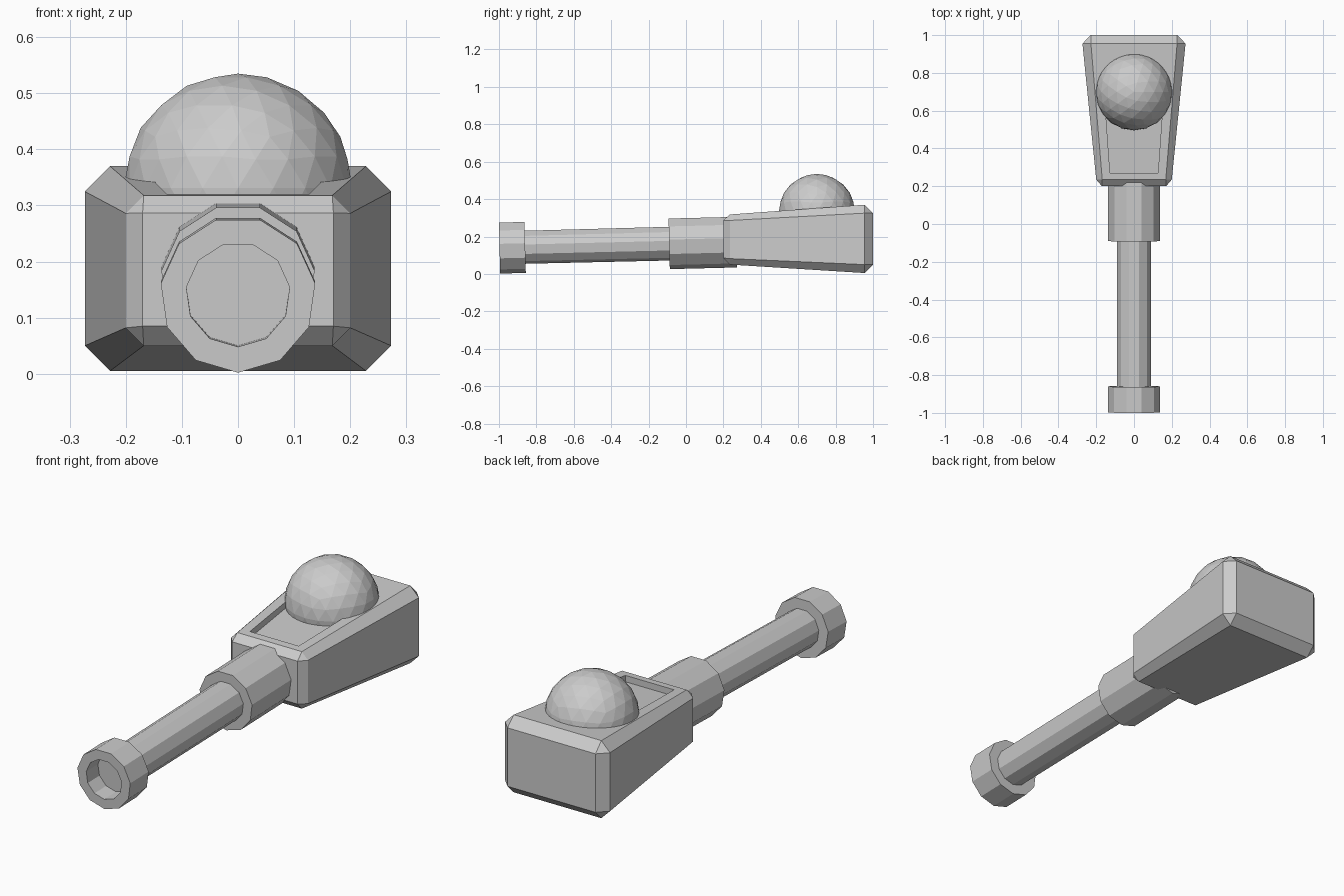
import bpy, bmesh, math

if "Cube" in bpy.data.objects:
    bpy.data.objects.remove(bpy.data.objects["Cube"])


def make_object(name, bm):
    bmesh.ops.remove_doubles(bm, verts=bm.verts, dist=1e-5)
    bmesh.ops.recalc_face_normals(bm, faces=bm.faces)
    mesh = bpy.data.meshes.new(name)
    bm.to_mesh(mesh)
    bm.free()
    obj = bpy.data.objects.new(name, mesh)
    bpy.context.collection.objects.link(obj)
    return obj


def loft(name, rings):
    """Skin equal-length closed rings and cap both ends."""
    bm = bmesh.new()
    rows = [[bm.verts.new(p) for p in ring] for ring in rings]
    n = len(rows[0])
    for a, b in zip(rows, rows[1:]):
        for i in range(n):
            j = (i + 1) % n
            bm.faces.new((a[i], a[j], b[j], b[i]))
    bm.faces.new(rows[0])
    bm.faces.new(rows[-1])
    return make_object(name, bm)


def chamfered(y, w, z0, z1, c):
    """Rectangle section with chamfered corners (c = 0 collapses to a rectangle)."""
    return [(w - c, y, z0), (w, y, z0 + c), (w, y, z1 - c), (w - c, y, z1),
            (c - w, y, z1), (-w, y, z1 - c), (-w, y, z0 + c), (c - w, y, z0)]


SIDES = 11
SLOPE = 0.025


def axis_z(y):
    return 0.166 + SLOPE * y


def tube(name, profile):
    """Lathe (y, radius) pairs around the slightly tilted barrel axis."""
    rings = []
    for y, r in profile:
        ring = []
        for i in range(SIDES):
            a = -math.pi / 2 + 2 * math.pi * i / SIDES
            dz = r * math.sin(a)
            ring.append((r * math.cos(a), y - SLOPE * dz, axis_z(y) + dz))
        rings.append(ring)
    return loft(name, rings)


# Tapered body with bevelled edges
body = loft("body", [
    chamfered(0.20, 0.17, 0.085, 0.287, 0),
    chamfered(0.235, 0.20, 0.05, 0.318, 0.032),
    chamfered(0.955, 0.273, 0.005, 0.37, 0.045),
    chamfered(1.00, 0.229, 0.05, 0.325, 0)])


# Shallow recess in the sloping top, running in under the dome
def recess_section(y, w):
    top = 0.318 + (y - 0.235) * 0.0722
    return [(-w, y, top - 0.03), (w, y, top - 0.03), (w, y, top + 0.1), (-w, y, top + 0.1)]


cutter = loft("recess_cutter", [recess_section(0.27, 0.127), recess_section(0.68, 0.156)])
cutter.hide_render = True
cutter.hide_set(True)
cut = body.modifiers.new("recess", "BOOLEAN")
cut.operation = "DIFFERENCE"
cut.solver = "EXACT"
cut.object = cutter

# Faceted dome
bm = bmesh.new()
bmesh.ops.create_icosphere(bm, subdivisions=3, radius=0.204)
for v in bm.verts:
    v.co.y += 0.70
    v.co.z += 0.331
make_object("dome", bm)

# Collar, barrel and hollow muzzle
tube("collar", [(-0.09, 0.138), (0.27, 0.138)])
tube("barrel", [(-0.90, 0.09), (-0.05, 0.092)])
tube("muzzle", [(-0.86, 0.139), (-0.997, 0.139), (-0.997, 0.093), (-0.91, 0.093)])
